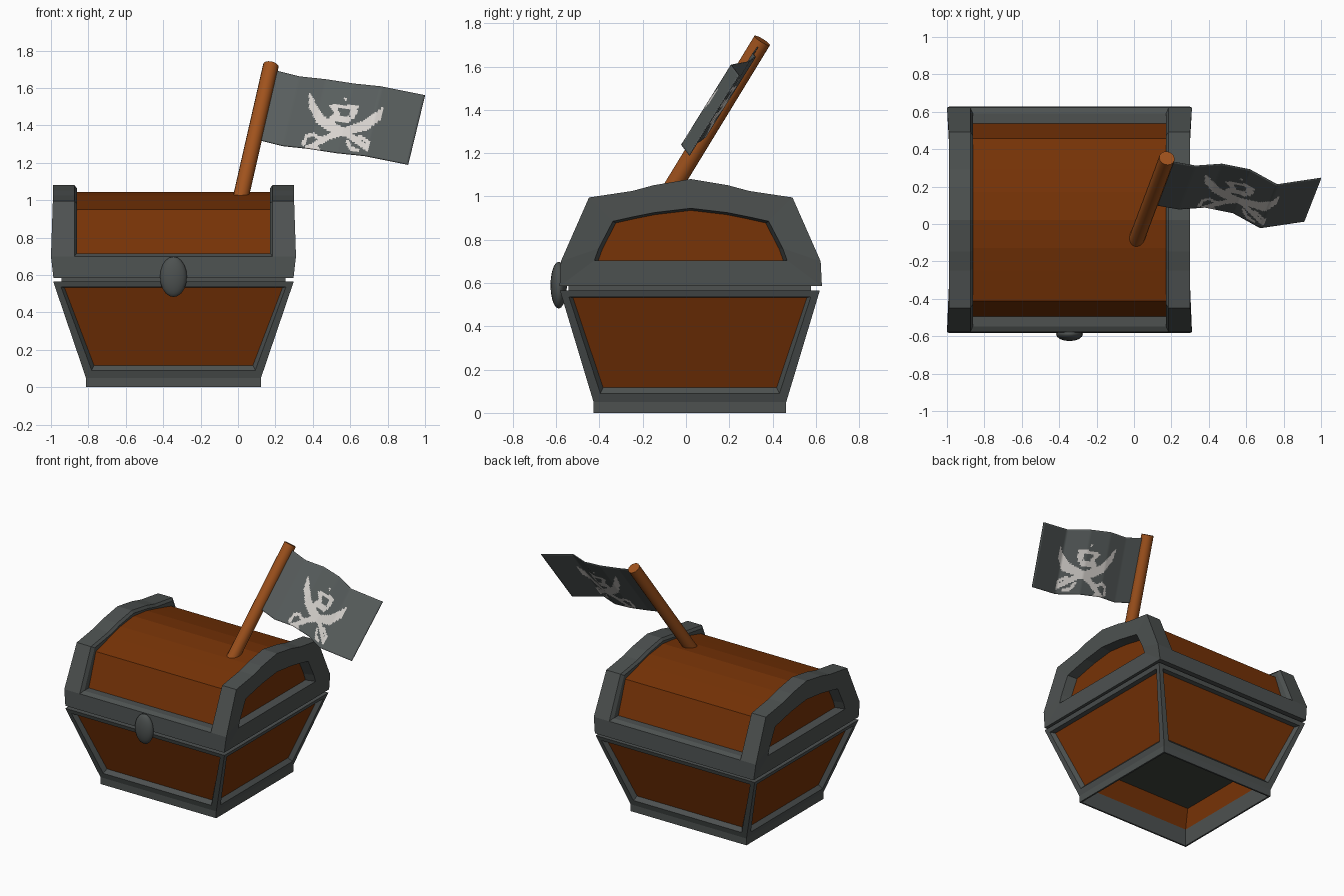
import bpy, bmesh, math
from mathutils import Vector

if "Cube" in bpy.data.objects:
    bpy.data.objects.remove(bpy.data.objects["Cube"])

CX, CY = -0.345, 0.018          # chest centre


def material(name, rgb):
    m = bpy.data.materials.new(name)
    m.diffuse_color = (*rgb, 1)
    m.use_nodes = True
    m.node_tree.nodes["Principled BSDF"].inputs["Base Color"].default_value = m.diffuse_color
    return m


IRON = material("iron grey", (0.074, 0.083, 0.081))
WOOD = material("dark orange wood", (0.185, 0.033, 0.002))
POLE = material("light wood", (0.35, 0.085, 0.012))
CLOTH = material("flag grey", (0.098, 0.112, 0.111))
BONE = material("bone white", (0.68, 0.65, 0.62))
FLOOR = material("dark underside", (0.052, 0.058, 0.046))


def finish(name, bm, mats, fix=True):
    if fix:
        bmesh.ops.recalc_face_normals(bm, faces=bm.faces)
    me = bpy.data.meshes.new(name)
    bm.to_mesh(me)
    bm.free()
    for m in mats:
        me.materials.append(m)
    ob = bpy.data.objects.new(name, me)
    bpy.context.collection.objects.link(ob)
    return ob


def loft(loops):
    """Bridge equal-length closed loops and cap both ends; returns bm and face bands."""
    bm = bmesh.new()
    vs = [[bm.verts.new(p) for p in lp] for lp in loops]
    n = len(vs[0])
    bands = [[bm.faces.new((a[i], a[(i + 1) % n], b[(i + 1) % n], b[i])) for i in range(n)]
             for a, b in zip(vs, vs[1:])]
    bands.append([bm.faces.new(vs[0][::-1]), bm.faces.new(vs[-1])])
    return bm, bands


def rect(hx, hy, z):
    return [(CX - hx, CY - hy, z), (CX + hx, CY - hy, z), (CX + hx, CY + hy, z), (CX - hx, CY + hy, z)]


def body_ring(z, inset=0.0):
    k = max(0, z - 0.05) / 0.515
    return rect(0.468 + 0.175 * k - inset, 0.445 + 0.155 * k - inset, z)


# Lower box: flared, hollow underneath, a recessed wood panel on each side
bm, bands = loft([body_ring(0.565), body_ring(0.05), body_ring(0),
                  body_ring(0, 0.012), body_ring(0.12, 0.042), body_ring(0.34, 0.042)])
for f in bands[4]:
    f.material_index = 1
bands[-1][1].material_index = 2
bmesh.ops.recalc_face_normals(bm, faces=bm.faces)
bmesh.ops.inset_individual(bm, faces=bands[0], thickness=0.052, depth=0)
bmesh.ops.inset_individual(bm, faces=bands[0], thickness=0.022, depth=-0.032)
for f in bands[0]:
    f.material_index = 1
finish("chest_box", bm, [IRON, WOOD, FLOOR], False)

# Narrow neck in the gap under the lid
bm, _ = loft([rect(0.60, 0.56, 0.55), rect(0.60, 0.56, 0.60)])
finish("lid_gap_core", bm, [IRON])


def mirrored(half):
    """Half profile from bottom corner to top point -> full profile (y, z)."""
    return [(-y, z) for y, z in half] + [(y, z) for y, z in half[-2::-1]]


def across(profile, x0, x1):
    return [[(CX + x, CY + 0.004 + y, z) for y, z in profile] for x in (x0, x1)]


# Lid band and wooden barrel top
band = mirrored([(0.606, 0.585), (0.60, 0.70), (0.57, 0.715), (0, 0.715)])
bm, _ = loft(across(band, -0.56, 0.56))
finish("lid_band", bm, [IRON])
barrel = mirrored([(0.517, 0.60), (0.517, 0.714), (0.435, 0.95), (0.27, 0.995), (0.15, 1.025), (0, 1.043)])
bm, _ = loft(across(barrel, -0.55, 0.55))
finish("lid_barrel", bm, [WOOD])

# Arched end rims, bevelled towards the barrel, with recessed wood panels
outer = mirrored([(0.606, 0.585), (0.60, 0.70), (0.47, 0.995), (0.27, 1.025), (0.17, 1.052), (0, 1.08)])
inner = mirrored([(0.445, 0.705), (0.425, 0.76), (0.36, 0.885), (0.27, 0.905), (0.17, 0.925), (0, 0.945)])
flare = {0.585: 0.642, 0.70: 0.655}
for side, name in ((-1, "left"), (1, "right")):
    def ring(profile, xf, k=1.0):
        return [(CX + side * xf(z), CY + 0.004 + y * k, 0.7 + (z - 0.7) * k) for y, z in profile]
    bm, bands = loft([ring(outer, lambda z: 0.515, 0.955),
                      ring(outer, lambda z: 0.53),
                      ring(outer, lambda z: flare.get(z, 0.645)),
                      ring(inner, lambda z: 0.645),
                      ring(inner, lambda z: 0.575, 0.96)])
    bands[-1][1].material_index = 1
    finish(name + "_lid_rim", bm, [IRON, WOOD])

# Oval clasp
bpy.ops.mesh.primitive_uv_sphere_add(segments=16, ring_count=10, location=(CX, -0.588, 0.59))
clasp = bpy.context.object
clasp.name = "clasp"
clasp.scale = (0.072, 0.038, 0.108)
clasp.data.materials.append(IRON)
bpy.ops.object.shade_smooth_by_angle(angle=math.radians(40))

# Leaning flag pole
p0, p1 = Vector((0.0, -0.118, 0.95)), Vector((0.176, 0.352, 1.72))
bpy.ops.mesh.primitive_cylinder_add(vertices=16, radius=0.042, depth=(p1 - p0).length, location=(p0 + p1) / 2)
pole = bpy.context.object
pole.name = "flag_pole"
pole.rotation_euler = (p1 - p0).to_track_quat('Z', 'Y').to_euler()
pole.data.materials.append(POLE)
bpy.ops.object.shade_smooth_by_angle(angle=math.radians(40))

# Flag emblem: strokes of (x, z, half width) in hundredths, seen from the front
STROKES = [
    [(38.5, 156, .8), (40, 150, 2), (44, 143, 2.7), (50, 139, 2.7), (59, 135, 1.8), (69, 127.5, 1.4)],
    [(77.5, 149, .8), (74, 144, 2.4), (67.5, 139.5, 2.7), (58, 137, 2), (49, 134, 1.6), (39, 128.5, 1.4)],
    [(35, 130, 1), (36.5, 134, 1), (40, 135, 1), (43.5, 133, 1)],
    [(36.5, 128, 1), (43, 127, 1)],
    [(59, 131, 1), (60, 127.5, 1), (64, 126.5, 1)],
    [(61, 133, 1), (66, 133.5, 1), (69.5, 131, 1), (69, 128, 1)],
    [(50, 150, 1), (64, 149.5, 1)],
    [(51, 149, 1), (53, 146, 1.4)],
    [(62, 148, 2), (61.5, 145, 1.6)],
    [(50.5, 143.5, 1.8), (59, 143, 1.8)],
    [(57.5, 153.5, .6), (57.5, 154, .6)],
]


def in_emblem(x, z):
    p = Vector((x * 100, z * 100))
    for st in STROKES:
        for a, b in zip(st, st[1:]):
            A, B = Vector(a[:2]), Vector(b[:2])
            d = B - A
            t = min(1, max(0, (p - A).dot(d) / d.length_squared))
            if (p - A - d * t).length < a[2] + (b[2] - a[2]) * t:
                return True
    return False


# Flag: wavy top edge swept down parallel to the pole
edge = [Vector(p) for p in ((.19, .335, 1.695), (.33, .31, 1.66), (.47, .32, 1.645),
                            (.62, .29, 1.622), (.765, .21, 1.607), (1.0, .245, 1.56))]
drop = Vector((-0.09, -0.23, -0.37))
STEP, ROWS = 18, 46
top = [a.lerp(b, i / STEP) for a, b in zip(edge, edge[1:]) for i in range(STEP)] + [edge[-1]]
bm = bmesh.new()
grid = [[bm.verts.new(p + drop * (r / ROWS)) for p in top] for r in range(ROWS + 1)]
for r in range(ROWS):
    for c in range(len(top) - 1):
        f = bm.faces.new((grid[r][c], grid[r + 1][c], grid[r + 1][c + 1], grid[r][c + 1]))
        f.smooth = True
        m = f.calc_center_median()
        f.material_index = int(in_emblem(m.x, m.z))
flag = finish("flag", bm, [CLOTH, BONE], False)
solid = flag.modifiers.new("thickness", 'SOLIDIFY')
solid.thickness = 0.006
solid.offset = 0
